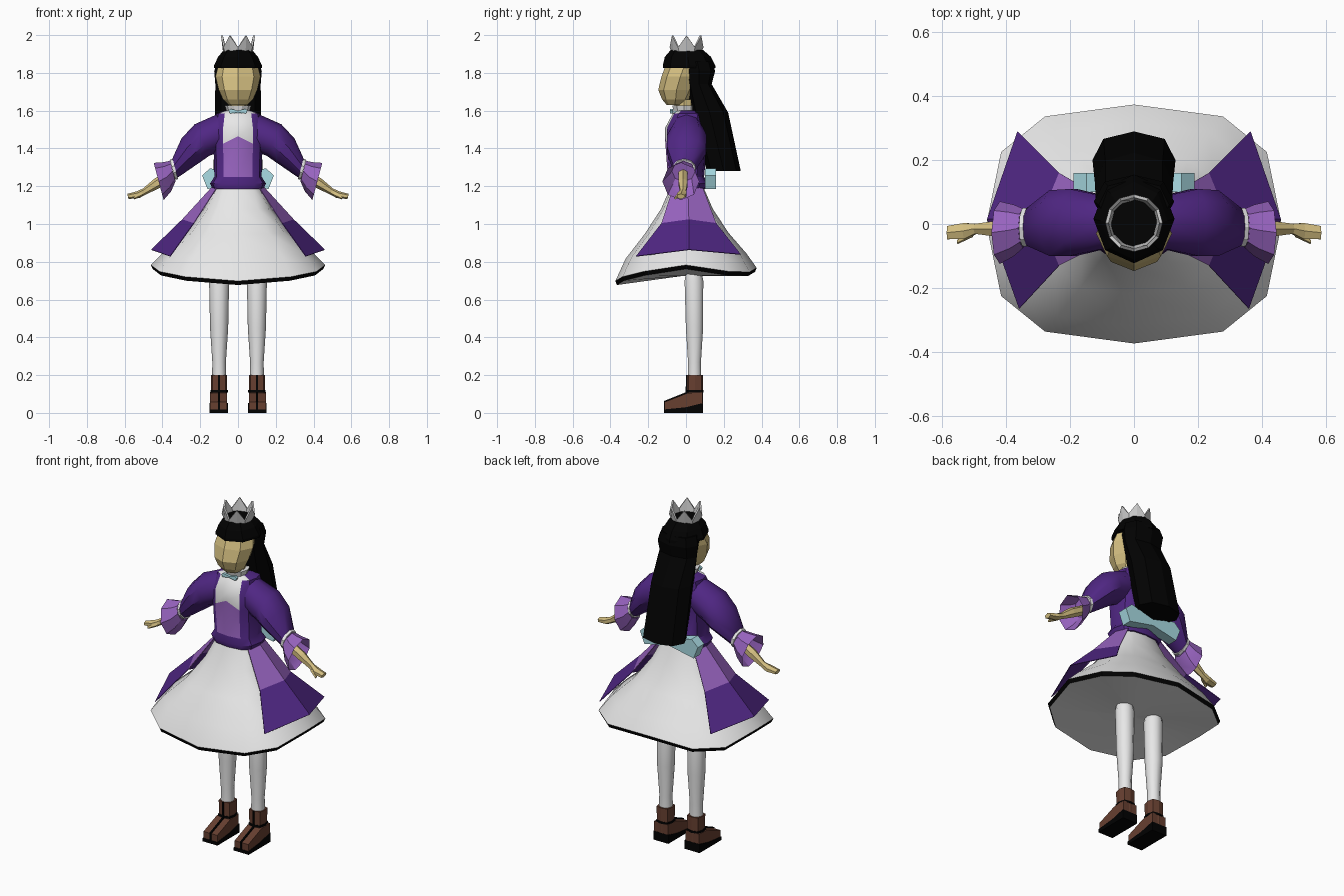
import bpy, bmesh, math
from math import cos, sin, radians, pi

if "Cube" in bpy.data.objects:
    bpy.data.objects.remove(bpy.data.objects["Cube"])


def material(name, *rgb):
    m = bpy.data.materials.new(name)
    m.diffuse_color = (*rgb, 1)
    m.use_nodes = True
    m.node_tree.nodes["Principled BSDF"].inputs["Base Color"].default_value = m.diffuse_color
    return m


WHITE = material("white cloth", .83, .83, .83)
PURPLE = material("dark purple", .08, .02, .23)
LILAC = material("light purple", .31, .125, .52)
BLUE = material("pale blue", .4, .72, .78)
SKIN = material("skin", .66, .52, .22)
BLACK = material("black", .0005, .0005, .0005)
BROWN = material("brown leather", .135, .05, .03)
SILVER = material("silver", .6, .6, .6)


def finish(name, bm, mats, mirror=False, smooth=0, thick=0, rule=None):
    """Turn a bmesh into an object; rule(face centre) picks the material."""
    bmesh.ops.recalc_face_normals(bm, faces=bm.faces)
    for f in bm.faces:
        f.smooth = smooth > 0
        if rule:
            f.material_index = rule(f.calc_center_median())
    me = bpy.data.meshes.new(name)
    bm.to_mesh(me)
    bm.free()
    for m in mats:
        me.materials.append(m)
    if smooth:
        me.set_sharp_from_angle(angle=radians(smooth))
    ob = bpy.data.objects.new(name, me)
    bpy.context.collection.objects.link(ob)
    if thick:
        ob.modifiers.new("thickness", 'SOLIDIFY').thickness = thick
    if mirror:
        ob.modifiers.new("mirror", 'MIRROR').use_mirror_merge = False
    return ob


def loft(name, rings, mats, n=8, p=1, turn=0, caps=(True, True), wave=None, **kw):
    """Skin over elliptical rings (x, y, z, rx, ry, tilt about y)."""
    bm = bmesh.new()
    loops = []
    for i, (x, y, z, rx, ry, *tilt) in enumerate(rings):
        t = radians(tilt[0]) if tilt else 0
        loop = []
        for k in range(n):
            a = 2 * pi * (k + turn) / n
            u = rx * math.copysign(abs(cos(a)) ** p, cos(a))
            v = ry * math.copysign(abs(sin(a)) ** p, sin(a))
            dz = wave(i, a) if wave else 0
            loop.append(bm.verts.new((x + u * cos(t), y + v, z - u * sin(t) + dz)))
        loops.append(loop)
    for a, b in zip(loops, loops[1:]):
        for k in range(n):
            j = (k + 1) % n
            bm.faces.new((a[k], a[j], b[j], b[k]))
    for use, loop in zip(caps, (loops[0], loops[-1])):
        if use:
            bm.faces.new(loop)
    return finish(name, bm, mats, **kw)


def prism(name, pts, axis, a, b, mat, **kw):
    """Extrude a profile along x (points y, z) or along y (points x, z)."""
    bm = bmesh.new()
    ends = [[bm.verts.new((d, u, v) if axis == 'x' else (u, d, v)) for u, v in pts]
            for d in (a, b)]
    for e in ends:
        bm.faces.new(e)
    for k in range(len(pts)):
        j = (k + 1) % len(pts)
        bm.faces.new((ends[0][k], ends[0][j], ends[1][j], ends[1][k]))
    return finish(name, bm, [mat], **kw)


def bow(name, z, w, h, y0, y1):
    half = [(w * .78, z + h), (w, z + h * .3), (w * .85, z - h)]
    pts = [(0, z + h * .3), *half, (0, z - h * .4), *[(-x, v) for x, v in half[::-1]]]
    prism(name, pts, 'y', y0, y1, BLUE)


# Head, fringe cap and long back hair
loft("head", [(0, -.06, 1.63, .05, .042), (0, -.055, 1.66, .08, .072),
              (0, -.05, 1.71, .102, .097), (0, -.03, 1.78, .119, .1),
              (0, 0, 1.86, .1, .1)], [SKIN])
loft("hair_cap", [(0, .016, 1.825, .127, .139), (0, .016, 1.84, .127, .139),
                  (0, .01, 1.885, .105, .122), (0, .005, 1.922, .075, .085)], [BLACK])
loft("long_hair", [(0, .06, 1.86, .11, .08), (0, .07, 1.81, .126, .084),
                   (0, .07, 1.74, .12, .066), (0, .125, 1.59, .122, .098),
                   (0, .2, 1.28, .13, .09)], [BLACK], p=.88)

# Crown: a band whose upper edge rises and falls
loft("crown", [(0, .003, 1.915, .07, .07), (0, .003, 1.965, .08, .08)], [SILVER],
     n=12, caps=(False, False), thick=.01,
     wave=lambda i, a: i * (-.028 if round(a * 6 / pi) % 2 else .034))

# Neck, collar and neck bow
loft("neck", [(0, -.01, 1.57, .05, .05), (0, -.01, 1.66, .05, .05)], [SKIN])
loft("collar", [(0, -.01, 1.58, .065, .06), (0, -.01, 1.597, .06, .058),
                (0, -.01, 1.628, .07, .066)], [BLUE, WHITE], n=10,
     rule=lambda c: int(c.z > 1.595))
bow("neck_bow", 1.597, .05, .012, -.085, -.07)


# Bodice with white and lilac front panels and a dark belt
def bodice_rule(c):
    if c.y < -.03 and abs(c.x) < .07 and c.z > 1.25:
        return 2 if c.z > 1.44 else 1
    return 0


loft("bodice", [(0, .005, 1.185, .135, .1), (0, .005, 1.215, .148, .11),
                (0, 0, 1.25, .125, .096), (0, 0, 1.425, .13, .112),
                (0, 0, 1.51, .13, .11), (0, .01, 1.585, .115, .08),
                (0, .01, 1.6, .07, .06)], [PURPLE, LILAC, WHITE],
     n=12, p=.72, rule=bodice_rule, smooth=35,
     wave=lambda i, a: .04 if i == 3 and sin(a) < -.99 else 0)
bow("back_bow", 1.24, .19, .055, .1, .16)


# Bell skirt with closed underside and a thin black wavy hem tucked inward
def hem_wave(weight, a):
    return weight * (.05 * cos(a) ** 8 + .035 * sin(a) ** 7)


loft("skirt", [(0, .005, 1.2, .12, .085), (0, .005, 1.08, .18, .137),
               (0, .003, .95, .275, .222), (0, 0, .83, .395, .32),
               (0, 0, .733, .462, .374)], [WHITE], n=12, p=.73, smooth=40,
     caps=(True, False), wave=lambda i, a: hem_wave((0, 0, .1, .4, 1)[i], a))
loft("skirt_hem", [(0, 0, .733, .462, .374), (0, 0, .712, .452, .366)], [BLACK],
     n=12, p=.73, caps=(False, False), wave=lambda i, a: hem_wave(1, a))
loft("skirt_underside", [(0, 0, .712, .452, .366), (0, 0, .725, .02, .02)], [WHITE],
     n=12, p=.73, caps=(False, True), smooth=40,
     wave=lambda i, a: hem_wave(1 - i, a))

# Flaring overskirt panels at the sides
bm = bmesh.new()
rows = [[(.115, -.07, 1.19), (.135, .01, 1.2), (.115, .09, 1.19)],
        [(.235, -.13, 1.005), (.295, .015, 1.025), (.235, .16, 1.005)],
        [(.36, -.265, .83), (.46, .015, .865), (.365, .29, .84)]]
grid = [[bm.verts.new(c) for c in row] for row in rows]
for r in range(2):
    for k in range(2):
        bm.faces.new((grid[r][k], grid[r][k + 1], grid[r + 1][k + 1], grid[r + 1][k]))
finish("overskirt_panels", bm, [LILAC, PURPLE], mirror=True, thick=.004,
       rule=lambda c: int(c.z < 1.0))

# Puffed sleeves, white bands, open flared cuffs
loft("sleeves", [(.085, .005, 1.488, .098, .085, 100), (.19, .005, 1.445, .092, .11, 115),
                 (.25, .003, 1.39, .08, .108, 128), (.338, -.01, 1.29, .05, .058, 105)],
     [PURPLE], n=10, mirror=True, smooth=40)
loft("sleeve_bands", [(.332, -.01, 1.292, .056, .064, 105),
                      (.346, -.01, 1.287, .055, .062, 105)], [WHITE], n=10, mirror=True)
loft("cuffs", [(.345, -.013, 1.28, .056, .06, 105), (.375, -.02, 1.25, .08, .08, 105),
               (.42, -.027, 1.225, .102, .098, 105)],
     [LILAC], mirror=True, smooth=30, caps=(False, False))
loft("cuff_linings", [(.348, -.013, 1.28, .057, .062, 105),
                      (.35, -.013, 1.28, .057, .062, 105)], [LILAC], mirror=True)

# Forearms, hands and thumbs
loft("forearms_and_hands", [(.34, -.015, 1.265, .028, .028, 115),
                            (.43, -.015, 1.215, .028, .028, 115),
                            (.495, -.015, 1.172, .018, .018, 115),
                            (.53, -.022, 1.155, .019, .029, 110),
                            (.583, -.027, 1.146, .014, .024, 105)],
     [SKIN], n=6, mirror=True)
loft("thumbs", [(.505, -.03, 1.16, .011, .011, 110),
                (.552, -.055, 1.138, .008, .008, 110)], [SKIN], n=5, mirror=True)

# Stockinged legs
loft("legs", [(.1, .045, .18, .037, .037), (.1, .045, .27, .036, .036),
              (.1, .045, .45, .048, .048), (.1, .042, .7, .053, .052),
              (.1, .042, .735, .045, .045)], [WHITE], n=10, mirror=True, smooth=40)

# Ankle boots: shaft, foot, sole, strap and front lacing
loft("boot_shafts", [(.1, .047, .05, .042, .043), (.1, .047, .2, .043, .043)],
     [BROWN], p=.6, mirror=True)
prism("boot_feet", [(.088, .03), (.088, .11), (.008, .105), (-.113, .058), (-.113, .01)],
      'x', .057, .147, BROWN, mirror=True)
prism("boot_soles", [(.09, 0), (.09, .052), (.0, .03), (-.117, .018), (-.117, 0)],
      'x', .053, .152, BLACK, mirror=True)
loft("boot_straps", [(.1, .047, .108, .046, .046), (.1, .047, .12, .046, .046)],
     [BLACK], p=.6, mirror=True)
prism("boot_lacing", [(.0, .2), (-.002, .109), (-.116, .063), (-.116, .018),
                      (-.105, .018), (.01, .1), (.01, .2)],
      'x', .095, .105, BLACK, mirror=True)
